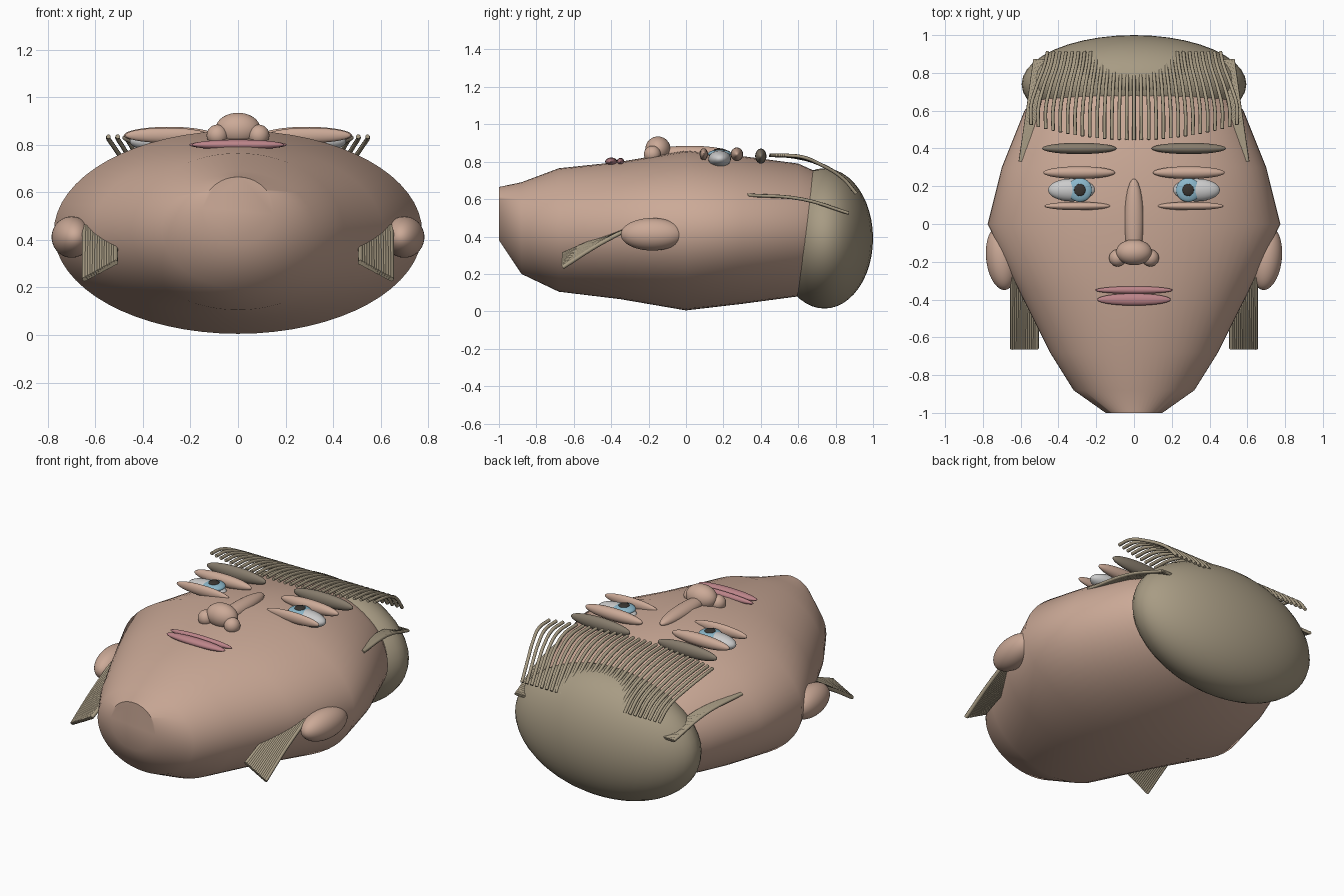
import bpy, bmesh
from math import sin, cos, pi, radians

cube = bpy.data.objects.get("Cube")
if cube:
    bpy.data.objects.remove(cube, do_unlink=True)


def material(name, r, g, b):
    m = bpy.data.materials.new(name)
    m.use_nodes = True
    m.diffuse_color = (r, g, b, 1)
    bsdf = m.node_tree.nodes["Principled BSDF"]
    bsdf.inputs["Base Color"].default_value = (r, g, b, 1)
    bsdf.inputs["Roughness"].default_value = 0.6
    return m


SKIN = material("skin", 0.60, 0.40, 0.31)
HAIR = material("hair", 0.39, 0.33, 0.23)
BROW = material("brow_hair", 0.24, 0.20, 0.15)
LIP = material("lip", 0.50, 0.23, 0.25)
WHITE = material("eye_white", 0.85, 0.85, 0.83)
IRIS = material("iris_blue", 0.26, 0.48, 0.60)
PUPIL = material("pupil_dark", 0.04, 0.035, 0.03)


def ellipsoid(name, centre, radii, mat, turn=0):
    bpy.ops.mesh.primitive_uv_sphere_add(segments=40, ring_count=24, location=centre)
    o = bpy.context.object
    o.name = name
    o.scale = radii
    o.rotation_euler.z = turn
    o.data.materials.append(mat)
    bpy.ops.object.shade_smooth()
    return o


def strands(name, paths, radius, mat):
    curve = bpy.data.curves.new(name, "CURVE")
    curve.dimensions = "3D"
    curve.bevel_depth = radius
    curve.bevel_resolution = 2
    curve.resolution_u = 6
    curve.use_fill_caps = True
    for path in paths:
        s = curve.splines.new("BEZIER")
        s.bezier_points.add(len(path) - 1)
        for bp, co in zip(s.bezier_points, path):
            bp.co = co
            bp.handle_left_type = bp.handle_right_type = "AUTO"
    curve.materials.append(mat)
    o = bpy.data.objects.new(name, curve)
    bpy.context.collection.objects.link(o)
    return o


# Head: elliptical sections (y, half width, low z, high z) from chin to crown
sections = [
    (-1.0, 0.15, 0.38, 0.665), (-0.88, 0.32, 0.20, 0.69),
    (-0.68, 0.445, 0.105, 0.765), (-0.35, 0.61, 0.065, 0.80),
    (0.0, 0.775, 0.005, 0.86), (0.3, 0.70, 0.04, 0.83),
    (0.6, 0.58, 0.08, 0.79), (0.7, 0.50, 0.13, 0.745),
]
SIDES = 64
bm = bmesh.new()
rings = []
for y, w, lo, hi in sections:
    mid, h = (lo + hi) / 2, (hi - lo) / 2
    rings.append([bm.verts.new((w * cos(2 * pi * i / SIDES), y, mid + h * sin(2 * pi * i / SIDES)))
                  for i in range(SIDES)])
for a, b in zip(rings, rings[1:]):
    for i in range(SIDES):
        j = (i + 1) % SIDES
        bm.faces.new((a[i], a[j], b[j], b[i]))
bm.faces.new(rings[0])
bm.faces.new(rings[-1])
bmesh.ops.recalc_face_normals(bm, faces=bm.faces)
mesh = bpy.data.meshes.new("head")
bm.to_mesh(mesh)
bm.free()
head = bpy.data.objects.new("head", mesh)
bpy.context.collection.objects.link(head)
mesh.materials.append(SKIN)
bpy.ops.object.select_all(action="DESELECT")
head.select_set(True)
bpy.context.view_layer.objects.active = head
bpy.ops.object.shade_smooth_by_angle(angle=radians(50))

# Hair cap, nose and mouth
ellipsoid("hair_cap", (0, 0.74, 0.39), (0.595, 0.26, 0.375), HAIR)
ellipsoid("nose_bridge", (0, 0.02, 0.845), (0.05, 0.22, 0.04), SKIN)
ellipsoid("nose_tip", (0, -0.15, 0.865), (0.095, 0.068, 0.07), SKIN)
ellipsoid("upper_lip", (0, -0.35, 0.80), (0.205, 0.02, 0.02), LIP)
ellipsoid("lower_lip", (0, -0.40, 0.80), (0.195, 0.032, 0.022), LIP)

# Paired features
for side, s in (("left", 1), ("right", -1)):
    ellipsoid(side + "_nostril", (s * 0.087, -0.18, 0.84), (0.045, 0.045, 0.045), SKIN)
    ellipsoid(side + "_eyebrow", (s * 0.29, 0.40, 0.83), (0.197, 0.03, 0.04), BROW)
    ellipsoid(side + "_upper_eyelid", (s * 0.29, 0.272, 0.84), (0.19, 0.033, 0.036), SKIN)
    ellipsoid(side + "_lower_eyelid", (s * 0.30, 0.095, 0.84), (0.175, 0.022, 0.032), SKIN)
    ellipsoid(side + "_eyeball", (s * 0.33, 0.18, 0.815), (0.125, 0.06, 0.045), WHITE)
    ellipsoid(side + "_iris", (s * 0.287, 0.18, 0.842), (0.065, 0.063, 0.022), IRIS)
    ellipsoid(side + "_pupil", (s * 0.287, 0.18, 0.861), (0.03, 0.032, 0.01), PUPIL)
    ellipsoid(side + "_ear", (s * 0.70, -0.18, 0.412), (0.083, 0.17, 0.087), SKIN, s * radians(-6))

    # Sideburn: a flat sheet of tubes running down past the ear
    paths = []
    for i in range(14):
        t = i / 13
        x = 0.515 + 0.13 * t
        paths.append([(s * x, -0.28, 0.455),
                      (s * x, -0.47, 0.385 - 0.03 * t),
                      (s * x, -0.66, 0.305 - 0.07 * t)])
    strands(side + "_sideburn", paths, 0.011, HAIR)

    # Temple wisp: tubes converging to a point on the brow
    paths = []
    for i in range(9):
        t = i / 8
        paths.append([(s * (0.465 + 0.06 * t), 0.87, 0.525),
                      (s * (0.505 + 0.055 * t), 0.62, 0.60),
                      (s * (0.59 + 0.012 * t), 0.33, 0.622)])
    strands(side + "_temple_wisp", paths, 0.009, HAIR)

# Fringe: arched strands growing out of the hair cap
COUNT = 29
paths = []
for i in range(COUNT):
    u = 2 * i / (COUNT - 1) - 1
    x = 0.545 * u
    end = 0.445 + 0.08 * u * u
    paths.append([(x * 0.84, 0.91, 0.63), (x * 0.87, 0.84, 0.71),
                  (x * 0.95, 0.72, 0.785), (x, (end + 0.72) / 2, 0.825),
                  (x, end, 0.835)])
strands("fringe", paths, 0.0095, HAIR)
